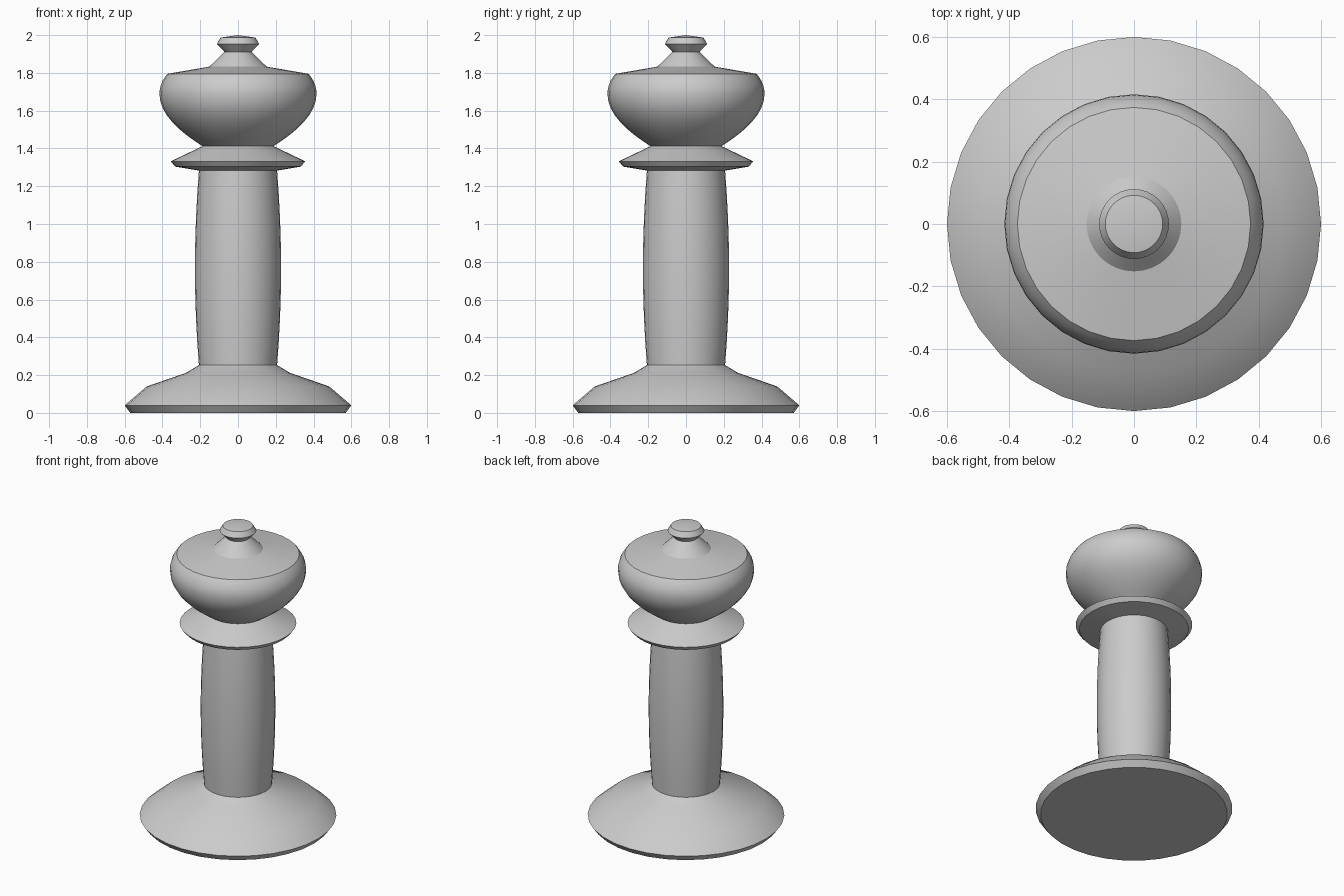
import bpy, bmesh
from math import cos, sin, pi, radians
from mathutils import Vector
from mathutils.geometry import interpolate_bezier

cube = bpy.data.objects.get("Cube")
if cube:
    bpy.data.objects.remove(cube, do_unlink=True)

SIDES = 32

grey = bpy.data.materials.new("plain_grey")
grey.use_nodes = True
grey.diffuse_color = (0.6, 0.6, 0.6, 1)
grey.node_tree.nodes["Principled BSDF"].inputs["Base Color"].default_value = (0.6, 0.6, 0.6, 1)


def curve(p0, p1, p2, p3, count):
    """Points along a cubic curve in (radius, height)."""
    pts = interpolate_bezier(*[Vector(p) for p in (p0, p1, p2, p3)], count)
    return [(p[0], p[1]) for p in pts]


def turned(name, profile, angle=30, cap_bottom=False):
    """Lathe a (radius, height) profile, listed bottom to top, about z."""
    bm = bmesh.new()
    rings = []
    for r, z in profile:
        if r == 0:
            rings.append([bm.verts.new((0, 0, z))] * SIDES)
        else:
            rings.append([bm.verts.new((r * cos(2 * pi * i / SIDES),
                                        r * sin(2 * pi * i / SIDES), z))
                          for i in range(SIDES)])
    for low, high in zip(rings, rings[1:]):
        for i in range(SIDES):
            j = (i + 1) % SIDES
            corners = [low[i], low[j], high[j], high[i]]
            bm.faces.new(list(dict.fromkeys(corners)))
    if cap_bottom:
        bm.faces.new(rings[0][::-1])
    mesh = bpy.data.meshes.new(name)
    bm.to_mesh(mesh)
    bm.free()
    mesh.materials.append(grey)
    obj = bpy.data.objects.new(name, mesh)
    bpy.context.collection.objects.link(obj)
    bpy.ops.object.select_all(action='DESELECT')
    obj.select_set(True)
    bpy.context.view_layer.objects.active = obj
    bpy.ops.object.shade_smooth_by_angle(angle=radians(angle))
    return obj


# Flared foot
turned("base", [(0.57, 0), (0.6, 0.04), (0.483, 0.14), (0.275, 0.212), (0.207, 0.253)],
       cap_bottom=True)

# Gently swelling shaft
turned("column", curve((0.207, 0.253), (0.235, 0.6), (0.235, 0.93), (0.207, 1.283), 9))

# Sharp-edged ring under the head
turned("collar", [(0.207, 1.283), (0.333, 1.304), (0.356, 1.332), (0.188, 1.412)], 35)

# Rounded bowl of the head
lower = curve((0.188, 1.412), (0.31, 1.49), (0.416, 1.58), (0.416, 1.69), 9)
upper = curve((0.416, 1.69), (0.416, 1.735), (0.395, 1.77), (0.374, 1.795), 6)
turned("head", lower + upper[1:])

# Shallow lid rising to a neck
turned("lid", [(0.374, 1.795), (0.152, 1.833), (0.072, 1.911)])

# Small button on top
turned("finial", [(0.072, 1.911), (0.112, 1.953), (0.092, 1.987), (0, 2.0)])
